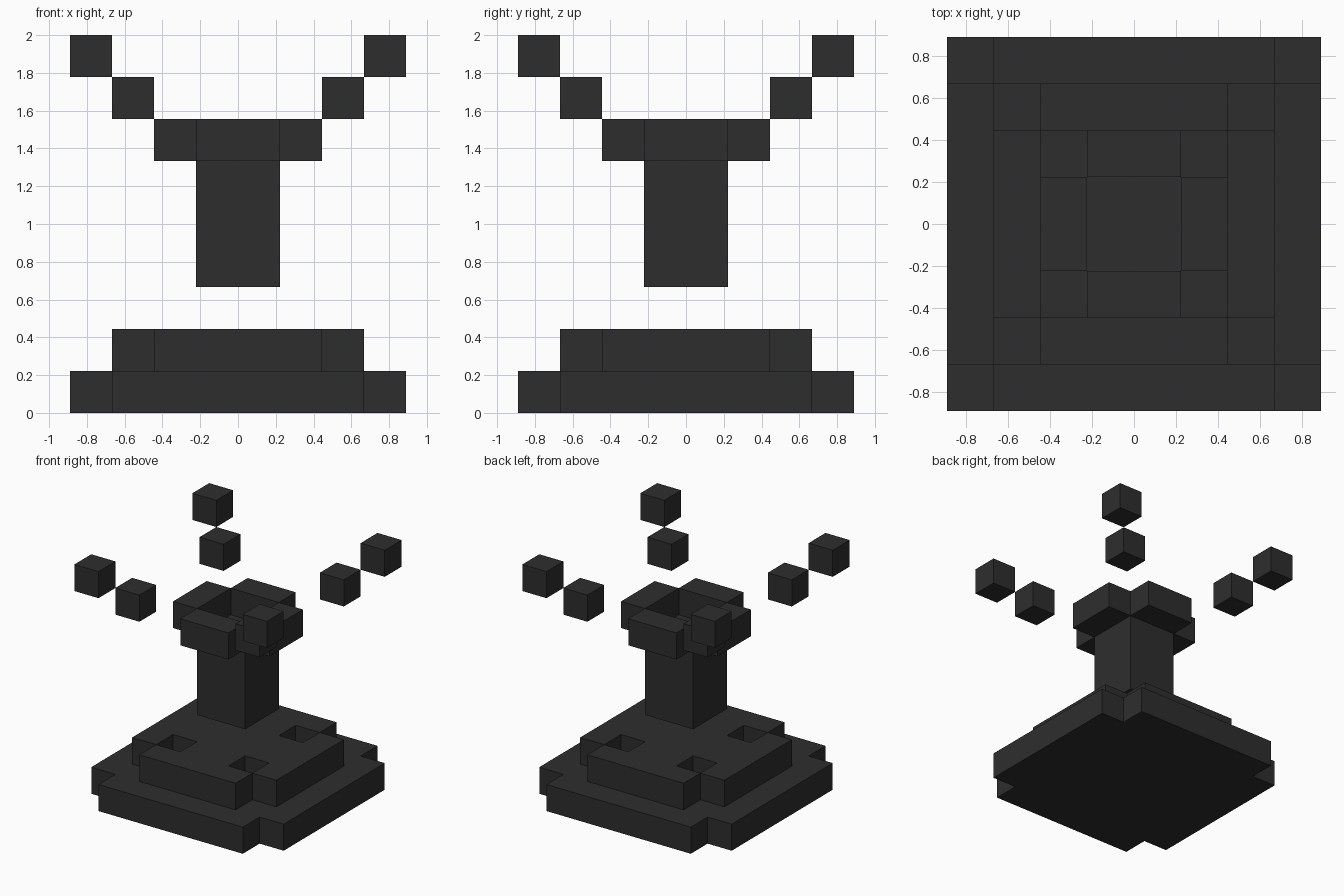
import bpy, bmesh
from mathutils import Vector

if "Cube" in bpy.data.objects:
    bpy.data.objects.remove(bpy.data.objects["Cube"])

U = 2 / 9  # block size: the model is nine blocks tall

mat = bpy.data.materials.new("charcoal")
mat.diffuse_color = (0.0265, 0.0265, 0.0265, 1)
mat.use_nodes = True
mat.node_tree.nodes["Principled BSDF"].inputs["Base Color"].default_value = mat.diffuse_color


def box(x0, x1, y0, y1, z0, z1):
    """Set of unit cells filling a box."""
    return {(x, y, z) for x in range(x0, x1) for y in range(y0, y1) for z in range(z0, z1)}


def plus(r, inner, z):
    """Square layer of half-width r with its corners cut back to inner."""
    return box(-r, r, -inner, inner, z, z + 1) | box(-inner, inner, -r, r, z, z + 1)


def blocks(name, cells):
    """Skin the cells with outer faces only."""
    bm = bmesh.new()
    for c in cells:
        for axis in range(3):
            for side in (0, 1):
                n = list(c)
                n[axis] += 1 if side else -1
                if tuple(n) in cells:
                    continue
                quad = []
                for a, b in ((0, 0), (1, 0), (1, 1), (0, 1)):
                    p = Vector(c)
                    p[axis] += side
                    p[(axis + 1) % 3] += a
                    p[(axis + 2) % 3] += b
                    quad.append(bm.verts.new(p * U))
                bm.faces.new(quad if side else quad[::-1])
    bmesh.ops.remove_doubles(bm, verts=bm.verts[:], dist=1e-4)
    me = bpy.data.meshes.new(name)
    bm.to_mesh(me)
    bm.free()
    me.materials.append(mat)
    ob = bpy.data.objects.new(name, me)
    bpy.context.collection.objects.link(ob)
    return ob


# Stepped base with four square pits in the upper step
pits = {(x, y, 1) for x in (-2, 1) for y in (-2, 1)}
blocks("stepped_base", plus(4, 3, 0) | (plus(3, 2, 1) - pits))

# Floating column with an open collar on top
collar = plus(2, 1, 6) - box(-1, 1, -1, 1, 6, 7)
blocks("column_and_collar", box(-1, 1, -1, 1, 3, 6) | collar)

# Diagonal arms: two stepped cubes toward each corner
for sx, xn in ((-1, "left"), (1, "right")):
    for sy, yn in ((-1, "front"), (1, "back")):
        cells = {(k if sx > 0 else -k - 1, k if sy > 0 else -k - 1, k + 5) for k in (2, 3)}
        blocks(f"arm_{yn}_{xn}", cells)
